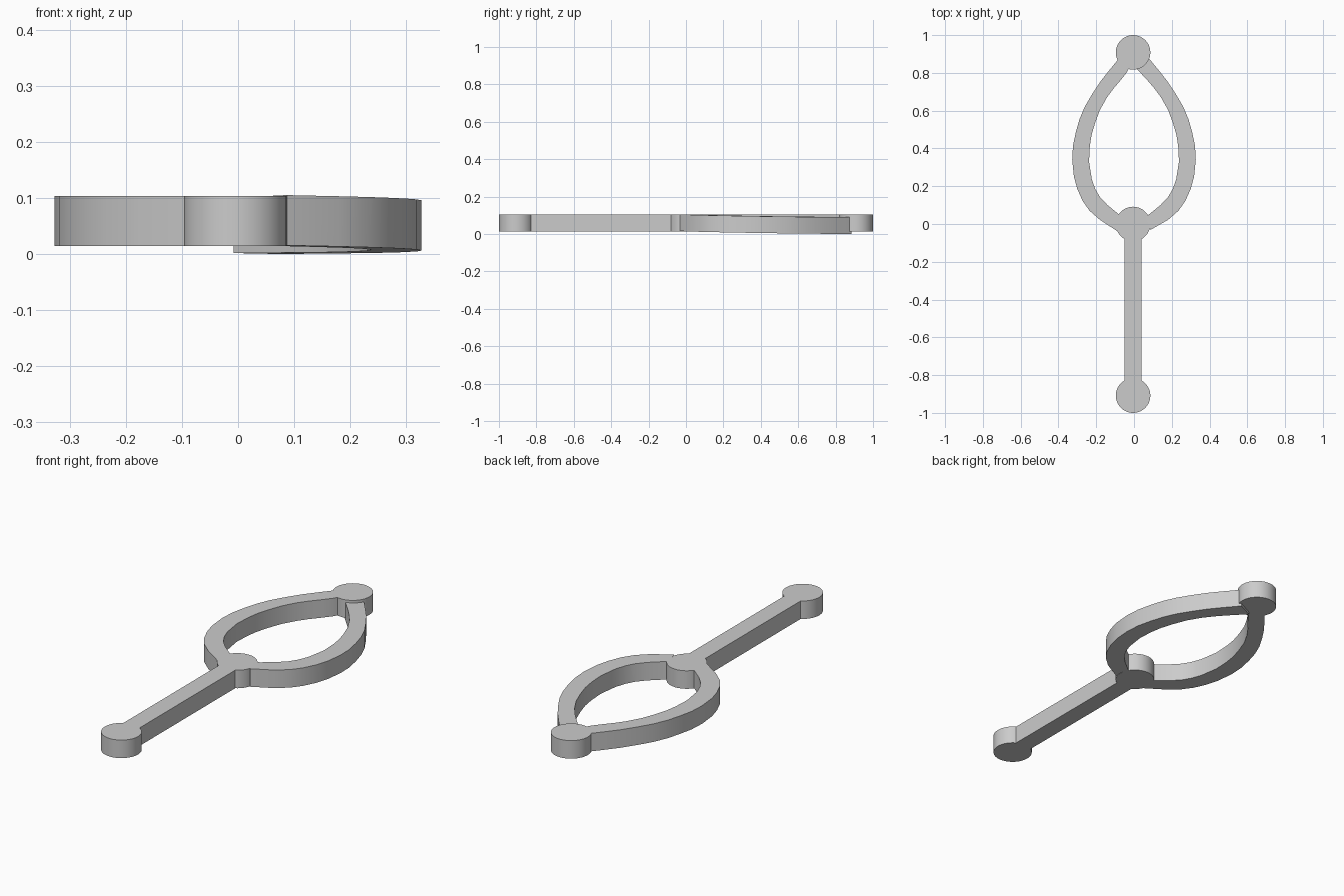
import bpy, bmesh

if "Cube" in bpy.data.objects:
    bpy.data.objects.remove(bpy.data.objects["Cube"])

CX, Z0, Z1 = -0.005, 0.014, 0.1035
H = Z1 - Z0


def new_object(name, bm):
    bmesh.ops.recalc_face_normals(bm, faces=bm.faces)
    mesh = bpy.data.meshes.new(name)
    bm.to_mesh(mesh)
    bm.free()
    obj = bpy.data.objects.new(name, mesh)
    bpy.context.collection.objects.link(obj)
    return obj


def slab(name, outline, base):
    """Extrude a flat outline upward; base(x, y) gives its underside height."""
    bm = bmesh.new()
    face = bm.faces.new([bm.verts.new((x, y, base(x, y))) for x, y in outline])
    top = bmesh.ops.extrude_face_region(bm, geom=[face])
    verts = [v for v in top["geom"] if isinstance(v, bmesh.types.BMVert)]
    bmesh.ops.translate(bm, verts=verts, vec=(0, 0, H))
    return new_object(name, bm)


def disc(name, y):
    bpy.ops.mesh.primitive_cylinder_add(vertices=48, radius=0.0915, depth=H,
                                        location=(CX, y, (Z0 + Z1) / 2))
    obj = bpy.context.object
    obj.name = name
    return obj


def level(x, y):
    return Z0


def tilted(x, y):
    return 0.016 - 0.012 * x - 0.017 * y


# Half-loop edges, running from the middle disc up to the top disc
OUTER = [(0.18, 0.022), (0.235, 0.07), (0.272, 0.122), (0.30, 0.185), (0.318, 0.25),
         (0.327, 0.34), (0.323, 0.415), (0.307, 0.49), (0.288, 0.556), (0.26, 0.622),
         (0.22, 0.69), (0.175, 0.758), (0.13, 0.815)]
INNER = [(0.14, 0.10), (0.18, 0.142), (0.205, 0.185), (0.223, 0.235), (0.238, 0.33),
         (0.234, 0.41), (0.225, 0.47), (0.206, 0.535), (0.18, 0.605), (0.143, 0.67),
         (0.11, 0.715), (0.07, 0.762)]

left = [(0.04, -0.07)] + OUTER + [(0.06, 0.90), (0.0, 0.87), (0.04, 0.80)] \
    + INNER[::-1] + [(0.085, 0.055), (0.03, 0.02)]
right = [(0.087, -0.031)] + OUTER + [(0.072, 0.885), (-0.008, 0.845)] \
    + INNER[::-1] + [(0.085, 0.055), (0.062, 0.04)]

# Fused body: handle, three discs and the left half of the loop
body = slab("ring_wand_body", [(CX - 0.045, -0.91), (CX + 0.045, -0.91),
                               (CX + 0.045, 0.0), (CX - 0.045, 0.0)], level)
parts = [disc("handle_end_disc", -0.9085), disc("middle_disc", 0.0),
         disc("top_disc", 0.9085),
         slab("left_loop", [(-x, y) for x, y in left], level)]
for part in parts:
    mod = body.modifiers.new("join_" + part.name, "BOOLEAN")
    mod.operation = "UNION"
    mod.solver = "EXACT"
    mod.object = part
bpy.ops.object.select_all(action="DESELECT")
body.select_set(True)
bpy.context.view_layer.objects.active = body
for mod in list(body.modifiers):
    bpy.ops.object.modifier_apply(modifier=mod.name)
for part in parts:
    bpy.data.objects.remove(part)

# Slightly tilted right half of the loop
right_loop = slab("right_loop", right, tilted)

# Smooth round walls, crisp rims
right_loop.select_set(True)
bpy.ops.object.shade_smooth_by_angle(angle=0.5)
